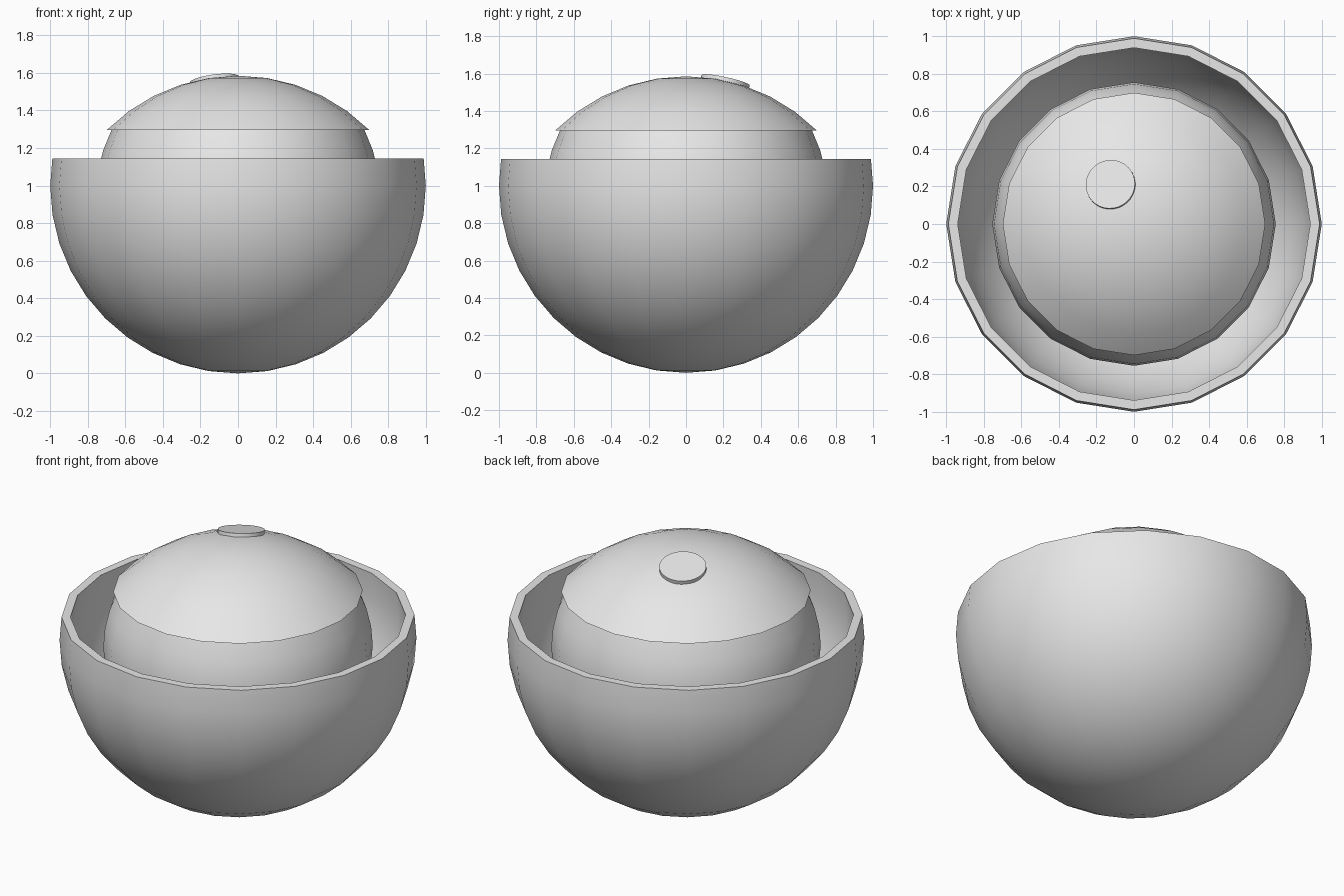
import bpy, bmesh, math
from mathutils import Vector

if "Cube" in bpy.data.objects:
    bpy.data.objects.remove(bpy.data.objects["Cube"])

grey = bpy.data.materials.new("plain grey")
grey.diffuse_color = (0.8, 0.8, 0.8, 1)
grey.use_nodes = True
grey.node_tree.nodes["Principled BSDF"].inputs["Base Color"].default_value = grey.diffuse_color
SIDES = 20


def finish(obj):
    obj.data.materials.append(grey)
    bpy.ops.object.select_all(action='DESELECT')
    obj.select_set(True)
    bpy.context.view_layer.objects.active = obj
    bpy.ops.object.shade_smooth_by_angle(angle=math.radians(35))


def half_shell(name, radius, centre, cut, keep_below, thickness):
    """Sphere shell cut flat at height cut, with a level rim."""
    bm = bmesh.new()
    outer = bmesh.ops.create_uvsphere(bm, u_segments=SIDES, v_segments=SIDES, radius=radius)
    inner = bmesh.ops.create_uvsphere(bm, u_segments=SIDES, v_segments=SIDES, radius=radius - thickness)
    inner_faces = {f for v in inner["verts"] for f in v.link_faces}
    bmesh.ops.reverse_faces(bm, faces=list(inner_faces))
    bmesh.ops.translate(bm, verts=bm.verts, vec=(0, 0, centre))
    res = bmesh.ops.bisect_plane(bm, geom=bm.verts[:] + bm.edges[:] + bm.faces[:],
                                 plane_co=(0, 0, cut), plane_no=(0, 0, 1),
                                 clear_outer=keep_below, clear_inner=not keep_below)
    rim = [e for e in res["geom_cut"] if isinstance(e, bmesh.types.BMEdge)]
    bmesh.ops.bridge_loops(bm, edges=rim)
    bmesh.ops.recalc_face_normals(bm, faces=bm.faces[:])
    me = bpy.data.meshes.new(name)
    bm.to_mesh(me)
    bm.free()
    obj = bpy.data.objects.new(name, me)
    bpy.context.collection.objects.link(obj)
    finish(obj)


# open outer bowl, inner ball and lid resting on the ball
half_shell("outer_bowl", 1.0, 1.0, 1.143, True, 0.05)
half_shell("inner_ball", 0.755, 0.955, 1.297, True, 0.04)
half_shell("lid", 0.99, 0.595, 1.296, False, 0.04)

# small round button lying tangent to the lid
normal = Vector((-0.125, 0.21, 0.96)).normalized()
bpy.ops.mesh.primitive_cylinder_add(vertices=32, radius=0.132, depth=0.03,
                                    location=Vector((0, 0, 0.595)) + normal * 0.985)
button = bpy.context.object
button.name = "lid_button"
button.rotation_euler = normal.to_track_quat('Z', 'Y').to_euler()
finish(button)
